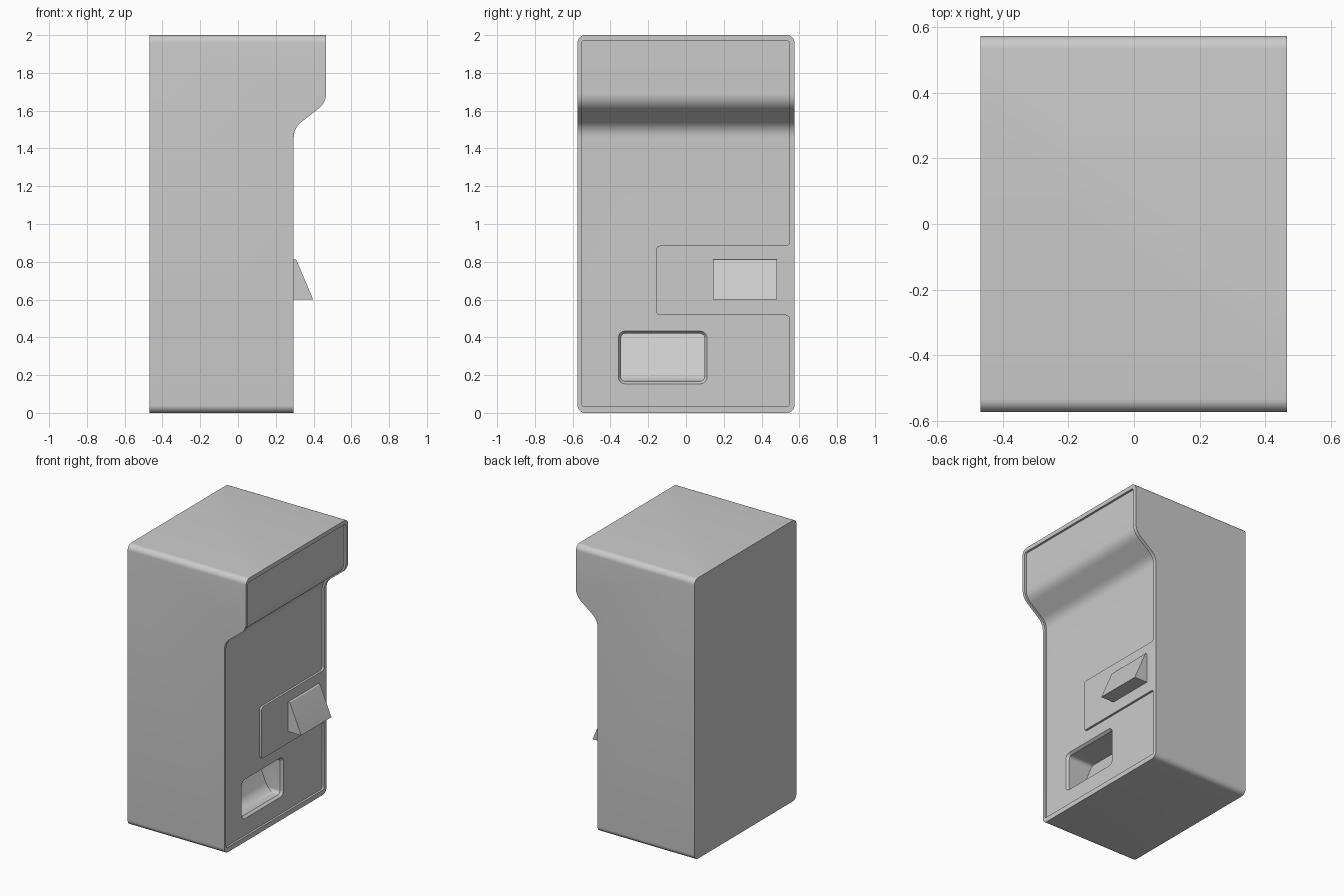
import bpy, bmesh, math
from mathutils import Vector

if "Cube" in bpy.data.objects:
    bpy.data.objects.remove(bpy.data.objects["Cube"])


def rounded(pts, n=8):
    """Outline from (u, v, radius) corners, each corner replaced by an arc."""
    out = []
    for i, (u, v, r) in enumerate(pts):
        p = Vector((u, v))
        if r == 0:
            out.append(p)
            continue
        d1 = (Vector(pts[i - 1][:2]) - p).normalized()
        d2 = (Vector(pts[(i + 1) % len(pts)][:2]) - p).normalized()
        half = d1.angle(d2) / 2
        c = p + (d1 + d2).normalized() * r / math.sin(half)
        s, e = p + d1 * r / math.tan(half) - c, p + d2 * r / math.tan(half) - c
        a0 = math.atan2(s.y, s.x)
        da = (math.atan2(e.y, e.x) - a0 + math.pi) % (2 * math.pi) - math.pi
        out += [c + r * Vector((math.cos(a0 + da * k / n), math.sin(a0 + da * k / n)))
                for k in range(n + 1)]
    return out


def rect(y0, y1, z0, z1, r):
    return rounded([(y0, z0, r), (y1, z0, r), (y1, z1, r), (y0, z1, r)])


def loft(name, axis, sections):
    """Solid through (outline, offset) sections along x (outline yz) or y (outline xz)."""
    bm = bmesh.new()
    rings = []
    for outline, o in sections:
        rings.append([bm.verts.new((o, p.x, p.y) if axis == 'x' else (p.x, o, p.y))
                      for p in outline])
    n = len(rings[0])
    for a, b in zip(rings, rings[1:]):
        for i in range(n):
            bm.faces.new((a[i], a[(i + 1) % n], b[(i + 1) % n], b[i]))
    bm.faces.new(rings[0])
    bm.faces.new(rings[-1])
    bmesh.ops.recalc_face_normals(bm, faces=bm.faces)
    me = bpy.data.meshes.new(name)
    bm.to_mesh(me)
    bm.free()
    ob = bpy.data.objects.new(name, me)
    bpy.context.collection.objects.link(ob)
    return ob


def select(ob):
    bpy.ops.object.select_all(action='DESELECT')
    ob.select_set(True)
    bpy.context.view_layer.objects.active = ob


def boolean(ob, tool, op):
    select(ob)
    m = ob.modifiers.new('cut', 'BOOLEAN')
    m.operation, m.solver, m.object = op, 'EXACT', tool
    bpy.ops.object.modifier_apply(modifier=m.name)
    bpy.data.objects.remove(tool)


def front_line(dx, z0, z1):
    return [(0.295 + dx, z0, 0), (0.295 + dx, 1.508, 0.1),
            (0.466 + dx, 1.642, 0.1), (0.466 + dx, z1, 0)]


# Cabinet: side profile with overhanging head, rounded in the front outline
side = rounded(front_line(0, 0, 2) + [(-0.468, 2, 0), (-0.468, 0, 0)])
cabinet = loft('cabinet', 'y', [(side, -0.7), (side, 0.7)])
outline = rect(-0.574, 0.574, 0, 2, 0.04)
boolean(cabinet, loft('outline_tool', 'x', [(outline, -0.8), (outline, 0.8)]), 'INTERSECT')

# Recessed front panel, leaving a rim and a flush plate around the coin box
panel = rounded([(-0.554, 0.035, 0.015), (0.548, 0.035, 0.015), (0.548, 0.517, 0.02),
                 (-0.157, 0.517, 0.02), (-0.157, 0.885, 0.02), (0.548, 0.885, 0.02),
                 (0.548, 1.97, 0.015), (-0.554, 1.97, 0.015)], 5)
recess = loft('recess_tool', 'x', [(panel, 0), (panel, 0.7)])
region = rounded(front_line(-0.015, -0.2, 2.2) + [(0.9, 2.2, 0), (0.9, -0.2, 0)])
boolean(recess, loft('region_tool', 'y', [(region, -0.8), (region, 0.8)]), 'INTERSECT')
boolean(cabinet, recess, 'DIFFERENCE')

# Dispensing pocket with a sloped back
hole = rect(-0.345, 0.098, 0.167, 0.42, 0.025)
pocket = loft('pocket_tool', 'x', [(hole, 0), (hole, 0.4)])
ramp = rounded([(0.5, 0.167, 0), (0.17, 0.167, 0.08), (0.055, 0.45, 0), (0.5, 0.45, 0)])
boolean(pocket, loft('ramp_tool', 'y', [(ramp, -0.6), (ramp, 0.6)]), 'INTERSECT')
boolean(cabinet, pocket, 'DIFFERENCE')

# Chamfered lip around the pocket
lip = [(rect(-0.345, 0.098, 0.167, 0.42, 0.025), 0.262),
       (rect(-0.358, 0.111, 0.154, 0.433, 0.035), 0.28),
       (rect(-0.358, 0.111, 0.154, 0.433, 0.035), 0.4)]
boolean(cabinet, loft('lip_tool', 'x', lip), 'DIFFERENCE')

# Wedge shaped coin box
wedge = rounded([(0.28, 0.6, 0), (0.398, 0.6, 0), (0.308, 0.812, 0.006), (0.28, 0.812, 0)], 4)
coin_box = loft('coin_box', 'y', [(wedge, 0.143), (wedge, 0.483)])

for ob in (cabinet, coin_box):
    select(ob)
    bpy.ops.object.shade_smooth_by_angle(angle=math.radians(30))
